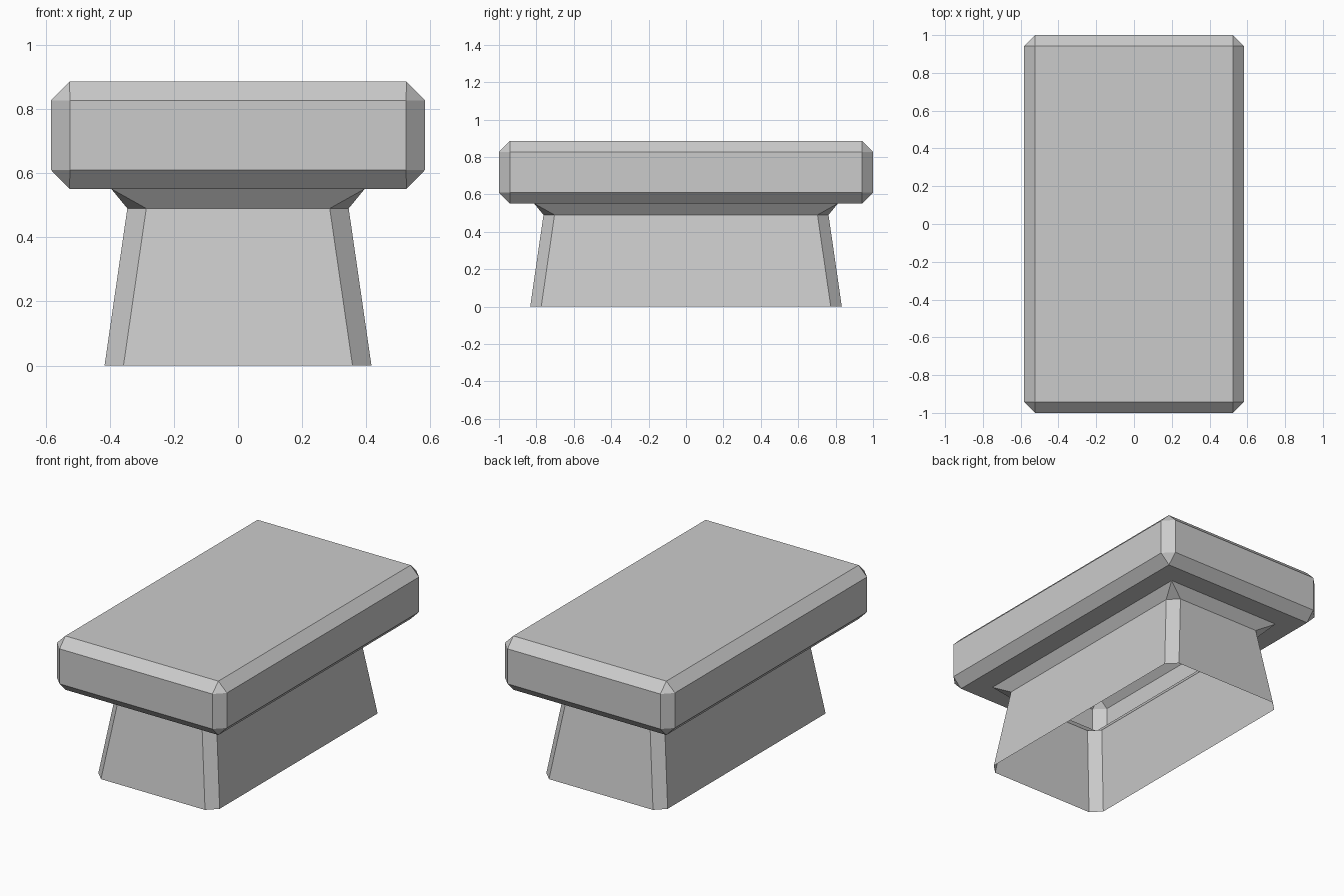
import bpy
import bmesh

if "Cube" in bpy.data.objects:
    bpy.data.objects.remove(bpy.data.objects["Cube"], do_unlink=True)

# Single stone colour
stone = bpy.data.materials.new("light_grey")
stone.use_nodes = True
grey = (0.6, 0.6, 0.6, 1)
stone.diffuse_color = grey
stone.node_tree.nodes["Principled BSDF"].inputs["Base Color"].default_value = grey

STRETCH = 0.417  # extra half length along y, the same at every level
CUT = 0.059      # corner chamfer


def ring(bm, half, z, cut):
    """Eight corner slots, counter-clockwise; a sharp corner fills two slots."""
    hx, hy = half, half + STRETCH
    verts = []
    for sx, sy in ((-1, -1), (1, -1), (1, 1), (-1, 1)):
        if cut:
            pair = [bm.verts.new((sx * (hx - cut), sy * hy, z)),
                    bm.verts.new((sx * hx, sy * (hy - cut), z))]
            verts += pair if sx * sy < 0 else pair[::-1]
        else:
            verts += [bm.verts.new((sx * hx, sy * hy, z))] * 2
    return verts


def shell(name, levels, cap=False):
    """Join stacked rings into a hollow, flat-shaded shell."""
    bm = bmesh.new()
    rings = [ring(bm, *level) for level in levels]
    for low, high in zip(rings, rings[1:]):
        for i in range(8):
            j = (i + 1) % 8
            corners = list(dict.fromkeys((low[i], low[j], high[j], high[i])))
            if len(corners) > 2:
                bm.faces.new(corners)
    if cap:
        bm.faces.new(list(dict.fromkeys(rings[-1])))
    mesh = bpy.data.meshes.new(name)
    bm.to_mesh(mesh)
    bm.free()
    mesh.materials.append(stone)
    obj = bpy.data.objects.new(name, mesh)
    bpy.context.collection.objects.link(obj)
    return obj


# Tapered pedestal, open underneath, with a flared neck
shell("pedestal", [(0.416, 0, CUT), (0.345, 0.49, CUT), (0.395, 0.551, 0)])

# Chamfered slab, open where it meets the neck
shell("slab", [(0.395, 0.551, 0), (0.525, 0.551, 0), (0.583, 0.61, CUT),
               (0.583, 0.827, CUT), (0.525, 0.885, 0)], cap=True)
